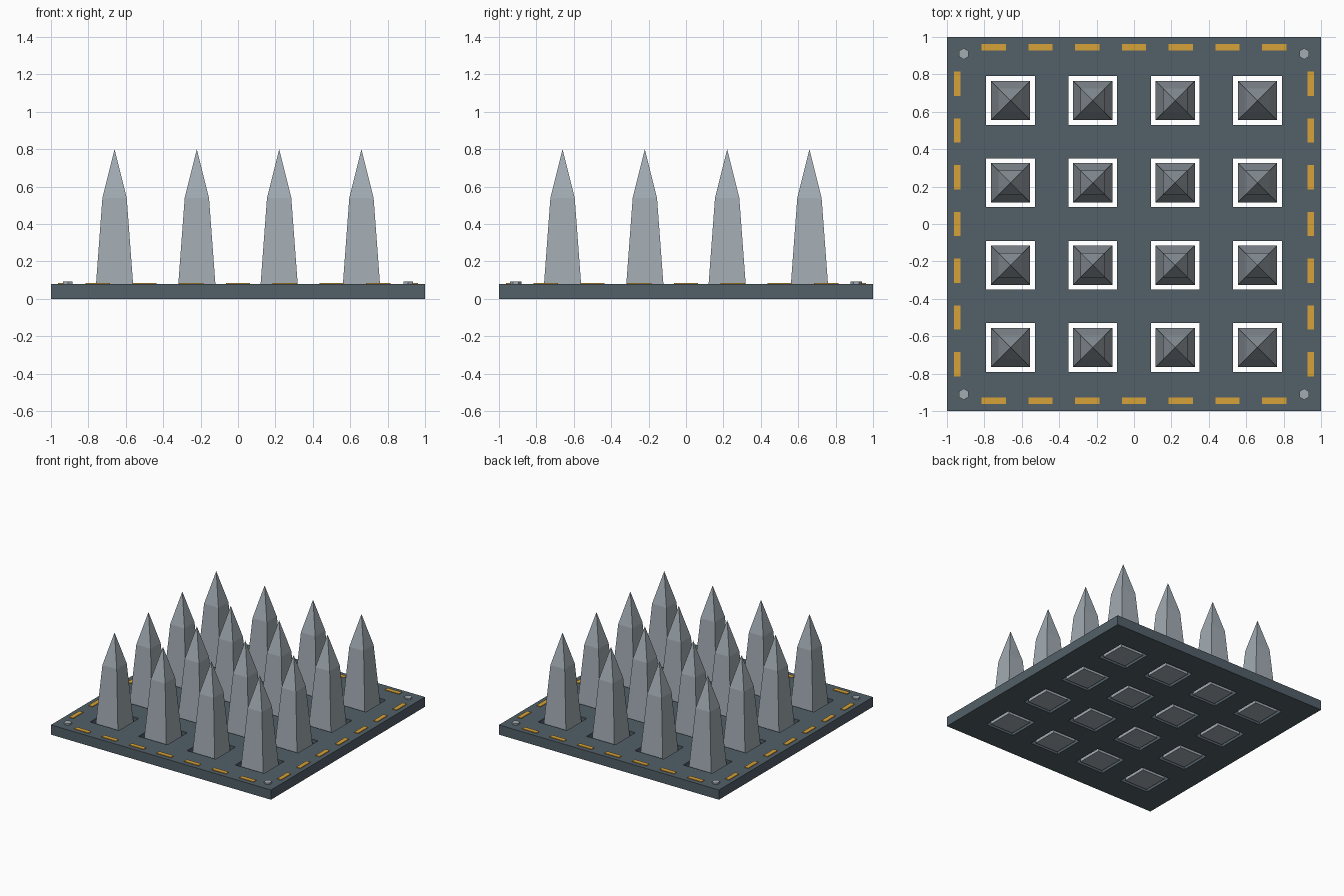
import bpy, bmesh

if "Cube" in bpy.data.objects:
    bpy.data.objects.remove(bpy.data.objects["Cube"])

CENTERS = (-0.66, -0.22, 0.22, 0.66)   # spike grid positions
HOLE, TOP = 0.13, 0.08                 # hole half width, plate height


def material(name, rgb):
    m = bpy.data.materials.new(name)
    m.diffuse_color = (*rgb, 1)
    m.use_nodes = True
    m.node_tree.nodes["Principled BSDF"].inputs["Base Color"].default_value = m.diffuse_color
    return m


steel = material("steel", (0.36, 0.41, 0.45))
slate = material("slate", (0.085, 0.115, 0.14))
yellow = material("yellow", (0.68, 0.36, 0.04))


def finish(bm, name, mat):
    bmesh.ops.recalc_face_normals(bm, faces=bm.faces)
    me = bpy.data.meshes.new(name)
    bm.to_mesh(me)
    bm.free()
    me.materials.append(mat)
    ob = bpy.data.objects.new(name, me)
    bpy.context.collection.objects.link(ob)
    return ob


def box(name, x0, x1, y0, y1, z0, z1, mat):
    bm = bmesh.new()
    bmesh.ops.create_cube(bm, size=1)
    for v in bm.verts:
        v.co = (x1 if v.co.x > 0 else x0, y1 if v.co.y > 0 else y0,
                z1 if v.co.z > 0 else z0)
    return finish(bm, name, mat)


def spike(name, x, y):
    # tapering square shaft with a pyramid tip
    bm = bmesh.new()
    rings = [[bm.verts.new((x + sx * h, y + sy * h, z))
              for sx, sy in ((-1, -1), (1, -1), (1, 1), (-1, 1))]
             for h, z in ((0.105, 0.0), (0.065, 0.54))]
    tip = bm.verts.new((x, y, 0.80))
    low, high = rings
    bm.faces.new(low[::-1])
    for i in range(4):
        j = (i + 1) % 4
        bm.faces.new((low[i], low[j], high[j], high[i]))
        bm.faces.new((high[i], high[j], tip))
    return finish(bm, name, steel)


# Base plate: full-length rails, with cross bars leaving square holes
starts = [-1] + [c + HOLE for c in CENTERS]
ends = [c - HOLE for c in CENTERS] + [1]
for i, (a, b) in enumerate(zip(starts, ends)):
    box(f"plate_rail_{i}", a, b, -1, 1, 0, TOP, slate)
    for j, c in enumerate(CENTERS):
        box(f"plate_bar_{j}_{i}", c - HOLE, c + HOLE, a, b, 0, TOP, slate)

# Spikes standing in the holes
for i, x in enumerate(CENTERS):
    for j, y in enumerate(CENTERS):
        spike(f"spike_{i}_{j}", x, y)

# Warning dashes along the four borders
for s in (-1, 1):
    e = s * 0.945
    for i in range(7):
        c = -0.75 + 0.25 * i
        box(f"dash_x_{s}_{i}", c - 0.065, c + 0.065, e - 0.018, e + 0.018,
            TOP - 0.004, TOP + 0.005, yellow)
        box(f"dash_y_{s}_{i}", e - 0.018, e + 0.018, c - 0.065, c + 0.065,
            TOP - 0.004, TOP + 0.005, yellow)

# Hexagonal corner bolts
for sx in (-1, 1):
    for sy in (-1, 1):
        bpy.ops.mesh.primitive_cylinder_add(
            vertices=6, radius=0.03, depth=0.016,
            location=(sx * 0.91, sy * 0.91, TOP + 0.004))
        bolt = bpy.context.object
        bolt.name = f"corner_bolt_{sx}_{sy}"
        bolt.data.materials.append(steel)
